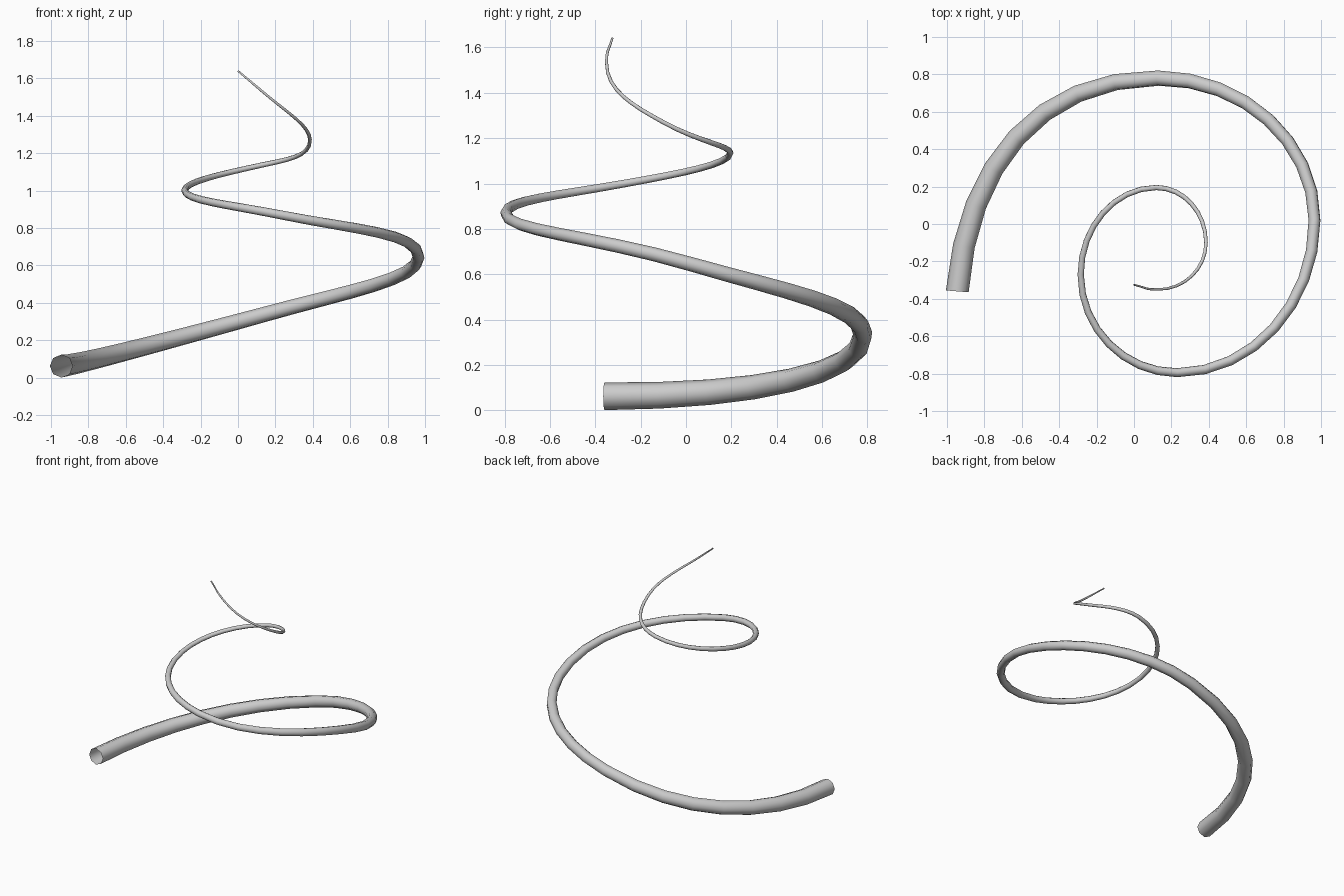
import bpy
from mathutils import Vector

if "Cube" in bpy.data.objects:
    bpy.data.objects.remove(bpy.data.objects["Cube"])

# Spiral knots: position, plan direction, climb per unit of plan length, tube radius
knots = [
    ((-0.945, -0.36, 0.062), (0.08, 1), 0.0, 0.061),
    ((0.13, 0.78, 0.335), (1, 0), 0.28, 0.042),
    ((0.965, 0.02, 0.645), (0, -1), 0.29, 0.032),
    ((0.23, -0.795, 0.87), (-1, 0), 0.20, 0.024),
    ((-0.285, -0.27, 1.0), (0, 1), 0.18, 0.018),
    ((0.12, 0.195, 1.135), (1, 0), 0.22, 0.014),
    ((0.385, -0.1, 1.27), (0, -1), 0.55, 0.010),
    ((0.13, -0.35, 1.53), (-1, 0), 0.85, 0.007),
    ((0.0, -0.325, 1.64), (-1, 0.25), 0.85, 0.005),
]


def handle(i, j):
    """Handle of knot i on the side facing knot j, about a quarter-ellipse long."""
    p, d, climb, _ = knots[i]
    if not 0 <= j < len(knots):
        return Vector(p)
    q = knots[j][0]
    span = abs((q[0] - p[0]) * d[0] + (q[1] - p[1]) * d[1])
    k = span * 0.55
    if j > i:
        return Vector(p) + Vector((d[0], d[1], climb)) * k
    return Vector(p) - Vector((d[0], d[1], climb)) * k


# Tapered tube, open at both ends
curve = bpy.data.curves.new("spiral_tube", 'CURVE')
curve.dimensions = '3D'
curve.resolution_u = 8
curve.bevel_depth = 1.0
curve.bevel_resolution = 2
curve.use_fill_caps = False
spline = curve.splines.new('BEZIER')
spline.bezier_points.add(len(knots) - 1)
for i, (bp, knot) in enumerate(zip(spline.bezier_points, knots)):
    bp.handle_left_type = bp.handle_right_type = 'FREE'
    bp.co = knot[0]
    bp.handle_left = handle(i, i - 1)
    bp.handle_right = handle(i, i + 1)
    bp.radius = knot[3]
# Rounder sweep through the long first bend
spline.bezier_points[1].handle_left = (-0.51, 0.78, 0.16)

tube = bpy.data.objects.new("spiral_tube", curve)
bpy.context.collection.objects.link(tube)
bpy.context.view_layer.objects.active = tube
tube.select_set(True)
bpy.ops.object.convert(target='MESH')
bpy.ops.object.shade_smooth()
